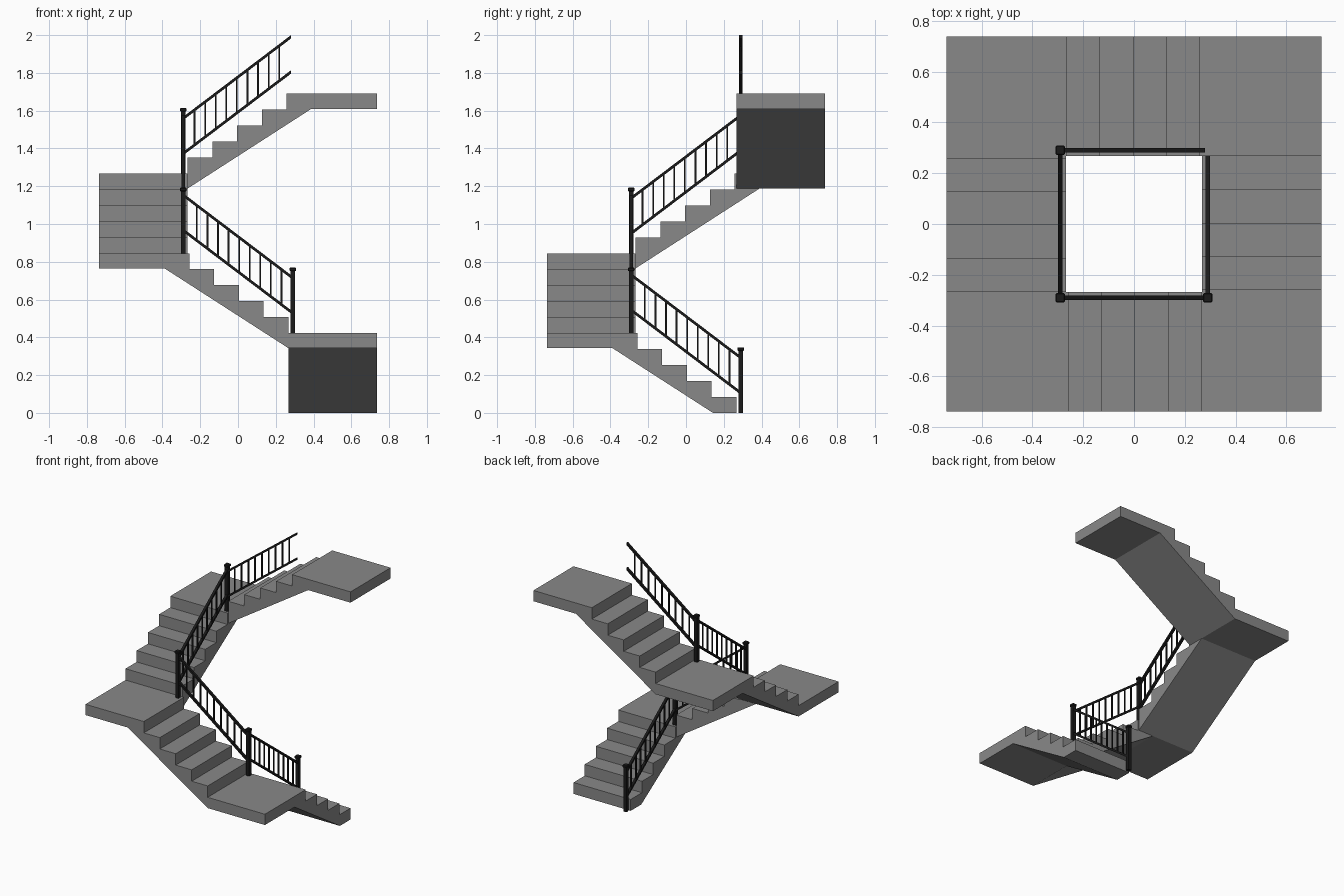
import bpy, bmesh, math
from mathutils import Matrix

cube = bpy.data.objects.get("Cube")
if cube:
    bpy.data.objects.remove(cube, do_unlink=True)

RISER, TREAD, STEPS = 0.0845, 0.1312, 5
INNER, OUTER = 0.267, 0.737      # edges of the open well and of the whole stair
RISE = RISER * STEPS
SLAB = 0.08
SLOPE = RISER / TREAD
RAIL = 0.29                      # distance of the railing from the centre


def material(name, value, rough):
    m = bpy.data.materials.new(name)
    m.use_nodes = True
    color = (value, value, value, 1)
    m.diffuse_color = color
    bsdf = m.node_tree.nodes["Principled BSDF"]
    bsdf.inputs["Base Color"].default_value = color
    bsdf.inputs["Roughness"].default_value = rough
    return m


concrete = material("grey concrete", 0.25, 0.8)
metal = material("black metal", 0.01, 0.6)


def finish(name, bm, mat, turn):
    bmesh.ops.recalc_face_normals(bm, faces=bm.faces)
    mesh = bpy.data.meshes.new(name)
    bm.to_mesh(mesh)
    bm.free()
    mesh.materials.append(mat)
    ob = bpy.data.objects.new(name, mesh)
    ob.matrix_world = turn
    bpy.context.collection.objects.link(ob)
    return ob


def extrude_profile(bm, points, x0, x1):
    """Extrude a (y, z) outline from x0 to x1."""
    face = bm.faces.new([bm.verts.new((x0, y, z)) for y, z in points])
    new = bmesh.ops.extrude_face_region(bm, geom=[face])["geom"]
    verts = [v for v in new if isinstance(v, bmesh.types.BMVert)]
    bmesh.ops.translate(bm, verts=verts, vec=(x1 - x0, 0, 0))


def box(bm, x, y, z0, z1, width):
    half = width / 2
    extrude_profile(bm, [(y - half, z0), (y + half, z0), (y + half, z1), (y - half, z1)],
                    x - half, x + half)


def flight_outline(grounded):
    """Stepped top, flat landing and sloping soffit; climbs towards -y."""
    pts = []
    for i in range(STEPS):
        y = INNER - i * TREAD
        pts += [(y, i * RISER), (y, (i + 1) * RISER)]
    under = RISE - SLAB
    pts += [(-OUTER, RISE), (-OUTER, under), (INNER - RISE / SLOPE, under)]
    if grounded:
        pts.append((INNER - SLAB / SLOPE, 0))
    else:
        pts.append((INNER, -SLAB))
    return pts


def rail_height(y, start):
    return start + (0.28 - y) * 0.757


names = ["first", "second", "third", "top"]
for k, name in enumerate(names):
    # Each flight is a quarter turn on and one storey step higher
    turn = Matrix.Translation((0, 0, k * RISE)) @ Matrix.Rotation(-k * math.pi / 2, 4, "Z")

    # Steps with their landing
    bm = bmesh.new()
    extrude_profile(bm, flight_outline(k == 0), INNER, OUTER)
    finish(name + "_flight_and_landing", bm, concrete, turn)

    # Newel post with a wider cap
    bm = bmesh.new()
    box(bm, RAIL, RAIL, 0, 0.335, 0.026)
    finish(name + "_newel_post", bm, metal, turn)
    bm = bmesh.new()
    box(bm, RAIL, RAIL, 0.328, 0.347, 0.036)
    cap = finish(name + "_newel_cap", bm, metal, turn)
    bevel = cap.modifiers.new("soft edges", "BEVEL")
    bevel.width = 0.004
    bevel.segments = 1

    # Upper and lower sloping rails
    bm = bmesh.new()
    for start in (0.299, 0.113):
        ends = [(0.283, -0.009), (0.283, 0.009), (-0.28, 0.009), (-0.28, -0.009)]
        extrude_profile(bm, [(y, rail_height(y, start) + dz) for y, dz in ends],
                        RAIL - 0.009, RAIL + 0.009)
    finish(name + "_rails", bm, metal, turn)

    # Balusters between the rails
    bm = bmesh.new()
    for i in range(9):
        y = 0.23 - i * 0.056
        box(bm, RAIL, y, rail_height(y, 0.113), rail_height(y, 0.299), 0.009)
    finish(name + "_balusters", bm, metal, turn)
